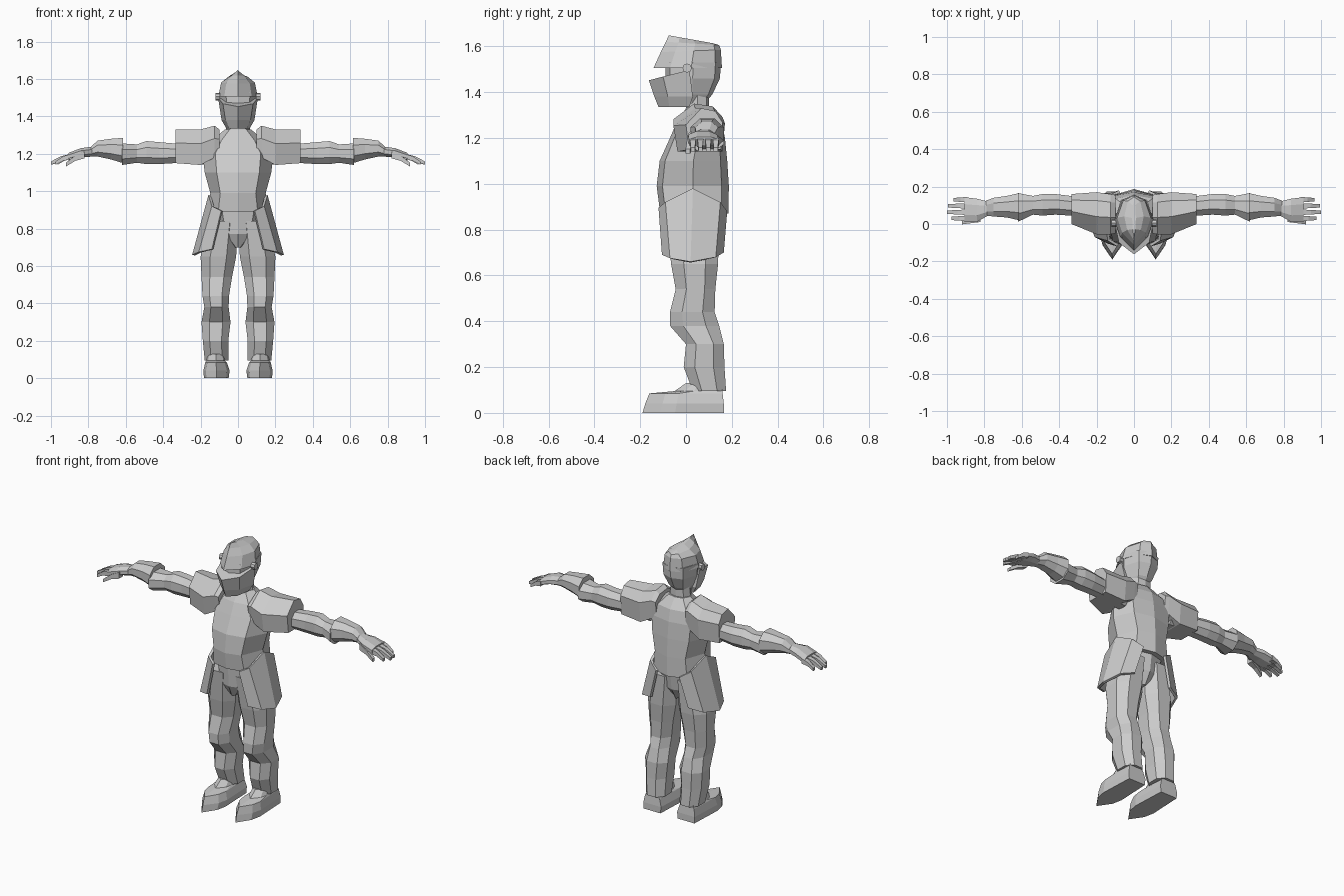
import bpy
import bmesh
import math
from mathutils import Vector, Matrix

default_cube = bpy.data.objects.get("Cube")
if default_cube:
    bpy.data.objects.remove(default_cube, do_unlink=True)

GREY = (0.6, 0.6, 0.6, 1.0)
grey = bpy.data.materials.new("plain_grey")
grey.use_nodes = True
grey.diffuse_color = GREY
shader = grey.node_tree.nodes["Principled BSDF"]
shader.inputs["Base Color"].default_value = GREY
shader.inputs["Roughness"].default_value = 0.8


def add_object(name, bm, mirrored=False):
    """Turn a bmesh into a flat shaded object, optionally mirrored in x."""
    bmesh.ops.recalc_face_normals(bm, faces=bm.faces)
    mesh = bpy.data.meshes.new(name)
    bm.to_mesh(mesh)
    bm.free()
    mesh.materials.append(grey)
    obj = bpy.data.objects.new(name, mesh)
    bpy.context.collection.objects.link(obj)
    if mirrored:
        mirror = obj.modifiers.new("Mirror", "MIRROR")
        mirror.use_mirror_merge = False
    return obj


def chamfered(cut):
    """Unit square section with cut corners."""
    far = 1 - cut
    return [(cut, 0), (far, 0), (1, cut), (1, far),
            (far, 1), (cut, 1), (0, far), (0, cut)]


def symmetric(half):
    """Close a half section, given from front centre to back centre."""
    return half + [(1 - u, v) for u, v in reversed(half[1:-1])]


def loft(name, section, rings, axis="Z", mirrored=False):
    """Skin rings of (position, low a, high a, low b, high b, optional tilt)."""
    bm = bmesh.new()
    loops = []
    for position, a0, a1, b0, b1, *tilt in rings:
        loop = []
        for u, v in section:
            a = a0 + (a1 - a0) * u
            b = b0 + (b1 - b0) * v
            t = position + (tilt[0] * v if tilt else 0)
            point = (a, b, t) if axis == "Z" else (t, a, b)
            loop.append(bm.verts.new(point))
        loops.append(loop)
    count = len(section)
    for lower, upper in zip(loops, loops[1:]):
        for i in range(count):
            j = (i + 1) % count
            bm.faces.new((lower[i], lower[j], upper[j], upper[i]))
    bm.faces.new(loops[0])
    bm.faces.new(loops[-1])
    return add_object(name, bm, mirrored)


def centred(rings):
    """Expand (z, half width, front, back, tilt) to full ring bounds."""
    return [(z, -w, w, *rest) for z, w, *rest in rings]


def taper(name, start, end, start_size, end_size):
    """Four sided tapering finger, mirrored to both hands."""
    bm = bmesh.new()
    start, end = Vector(start), Vector(end)
    middle = start.lerp(end, 0.5) + Vector((0, 0, 0.008))
    size = (start_size + end_size) / 2
    loops = []
    for centre, s in ((start, start_size), (middle, size), (end, end_size)):
        corners = ((-s, -s), (s, -s), (s, s), (-s, s))
        loops.append([bm.verts.new(centre + Vector((0, y, z)))
                      for y, z in corners])
    for near, far in zip(loops, loops[1:]):
        for i in range(4):
            j = (i + 1) % 4
            bm.faces.new((near[i], near[j], far[j], far[i]))
    bm.faces.new(loops[0])
    bm.faces.new(loops[-1])
    return add_object(name, bm, mirrored=True)


RIDGED = symmetric([(0.5, 0), (0.82, 0.08), (1, 0.5), (0.85, 0.9), (0.5, 1)])
POINTED = symmetric([(0.5, 0), (0.85, 0.24), (1, 0.55), (0.82, 0.9), (0.5, 1)])
VISOR = symmetric([(0.5, 0), (0.88, 0.35), (1, 1), (0.5, 1)])
TOE = symmetric([(0.5, 0), (0.9, 0.22), (1, 0.4), (0.93, 1), (0.5, 1)])
PAD = [(0.08, 0), (0, 0.6), (0.42, 1), (0.8, 0.93), (1, 0.65), (0.95, 0)]

# Coat body
loft("coat_body", RIDGED, centred([
    (0.89, 0.165, -0.115, 0.185, -0.02), (0.99, 0.148, -0.128, 0.187),
    (1.1, 0.178, -0.115, 0.18), (1.2, 0.19, -0.07, 0.17),
    (1.27, 0.14, -0.04, 0.155), (1.33, 0.07, 0.0, 0.11)]))

# Coat skirt: one flaring panel wrapped round each hip
top_edge = [(0.09, -0.12, 0.895), (0.14, -0.09, 0.92), (0.158, 0.03, 0.98),
            (0.14, 0.15, 0.92), (0.08, 0.18, 0.88)]
hem = [(0.14, -0.105, 0.69), (0.21, -0.07, 0.675), (0.245, 0.02, 0.66),
       (0.21, 0.13, 0.68), (0.13, 0.165, 0.7)]
bm = bmesh.new()
edges = [[bm.verts.new(p) for p in row] for row in (top_edge, hem)]
for i in range(len(hem) - 1):
    bm.faces.new((edges[0][i], edges[0][i + 1], edges[1][i + 1], edges[1][i]))
skirt = add_object("coat_skirt", bm, mirrored=True)
thickness = skirt.modifiers.new("Thickness", "SOLIDIFY")
thickness.thickness = 0.015

# Hips, narrowing to a wedge between the legs
loft("hips", RIDGED, centred([
    (0.7, 0.02, -0.06, 0.1), (0.77, 0.1, -0.09, 0.14),
    (0.92, 0.14, -0.1, 0.16)]))

# Trouser legs
loft("trouser_legs", chamfered(0.27), [
    (0.095, 0.05, 0.178, 0.03, 0.175), (0.2, 0.052, 0.188, -0.01, 0.168),
    (0.3, 0.04, 0.195, 0.0, 0.165), (0.38, 0.05, 0.18, -0.07, 0.145),
    (0.44, 0.048, 0.19, -0.07, 0.125), (0.54, 0.032, 0.195, -0.045, 0.128),
    (0.65, 0.01, 0.2, -0.065, 0.14), (0.84, 0.0, 0.16, -0.085, 0.145)],
    mirrored=True)

# Shoes
loft("shoes", TOE, [
    (0.0, 0.05, 0.182, -0.19, 0.165), (0.04, 0.045, 0.185, -0.178, 0.165),
    (0.085, 0.06, 0.175, -0.16, 0.16), (0.095, 0.07, 0.168, -0.05, 0.16),
    (0.13, 0.075, 0.16, 0.0, 0.15)], mirrored=True)

# Shoulder pads
loft("shoulder_pads", PAD, [
    (0.1, -0.05, 0.155, 1.2, 1.33), (0.125, -0.055, 0.16, 1.18, 1.35),
    (0.2, -0.055, 0.17, 1.14, 1.33), (0.335, 0.0, 0.16, 1.15, 1.33)],
    axis="X", mirrored=True)

# Sleeves with a flared cuff
loft("sleeves", chamfered(0.28), [
    (0.16, 0.03, 0.15, 1.14, 1.27), (0.34, 0.045, 0.15, 1.15, 1.255),
    (0.42, 0.05, 0.16, 1.145, 1.262), (0.49, 0.045, 0.16, 1.145, 1.268),
    (0.54, 0.05, 0.15, 1.152, 1.25), (0.62, 0.012, 0.165, 1.14, 1.255)],
    axis="X", mirrored=True)

# Gauntlets and palms
loft("gauntlets", chamfered(0.28), [
    (0.615, 0.02, 0.165, 1.15, 1.285), (0.68, 0.035, 0.15, 1.17, 1.28),
    (0.75, 0.04, 0.14, 1.185, 1.27), (0.79, 0.045, 0.125, 1.185, 1.235)],
    axis="X", mirrored=True)
loft("palms", chamfered(0.28), [
    (0.78, 0.045, 0.12, 1.185, 1.238), (0.84, 0.012, 0.135, 1.18, 1.23),
    (0.905, 0.012, 0.143, 1.165, 1.205)], axis="X", mirrored=True)

# Fingers and thumbs
tips = [(0.03, 0.975), (0.063, 1.0), (0.097, 0.995), (0.13, 0.965)]
for number, (y, reach) in enumerate(tips, start=1):
    taper(f"finger_{number}", (0.89, y, 1.185), (reach, y, 1.15), 0.015, 0.009)
taper("thumb", (0.82, 0.03, 1.195), (0.92, 0.008, 1.142), 0.019, 0.01)

# Neck
loft("neck", RIDGED, centred([
    (1.26, 0.08, -0.02, 0.12), (1.33, 0.065, 0.0, 0.1),
    (1.4, 0.06, 0.0, 0.1)]))

# Head core, set back behind the eye slit
loft("head_core", RIDGED, centred([
    (1.35, 0.05, -0.03, 0.08), (1.39, 0.07, -0.06, 0.115),
    (1.46, 0.096, -0.09, 0.148), (1.53, 0.1, -0.09, 0.153)]))

# Helmet dome with a sharp front peak
loft("helmet_dome", POINTED, centred([
    (1.505, 0.105, -0.142, 0.157), (1.575, 0.09, -0.11, 0.152, 0.01),
    (1.62, 0.052, -0.088, 0.145, -0.015), (1.648, 0.01, -0.075, 0.12, -0.035)]))

# Lower visor, rising to the pivots
loft("lower_visor", VISOR, centred([
    (1.335, 0.062, -0.12, 0.015), (1.38, 0.088, -0.138, 0.03),
    (1.452, 0.106, -0.162, 0.015, 0.045)]))

# Visor pivots
bm = bmesh.new()
bmesh.ops.create_cone(
    bm, cap_ends=True, segments=8, radius1=0.02, radius2=0.02, depth=0.025,
    matrix=Matrix.Translation((0.108, 0.005, 1.505))
    @ Matrix.Rotation(math.pi / 2, 4, "Y"))
add_object("visor_pivots", bm, mirrored=True)
